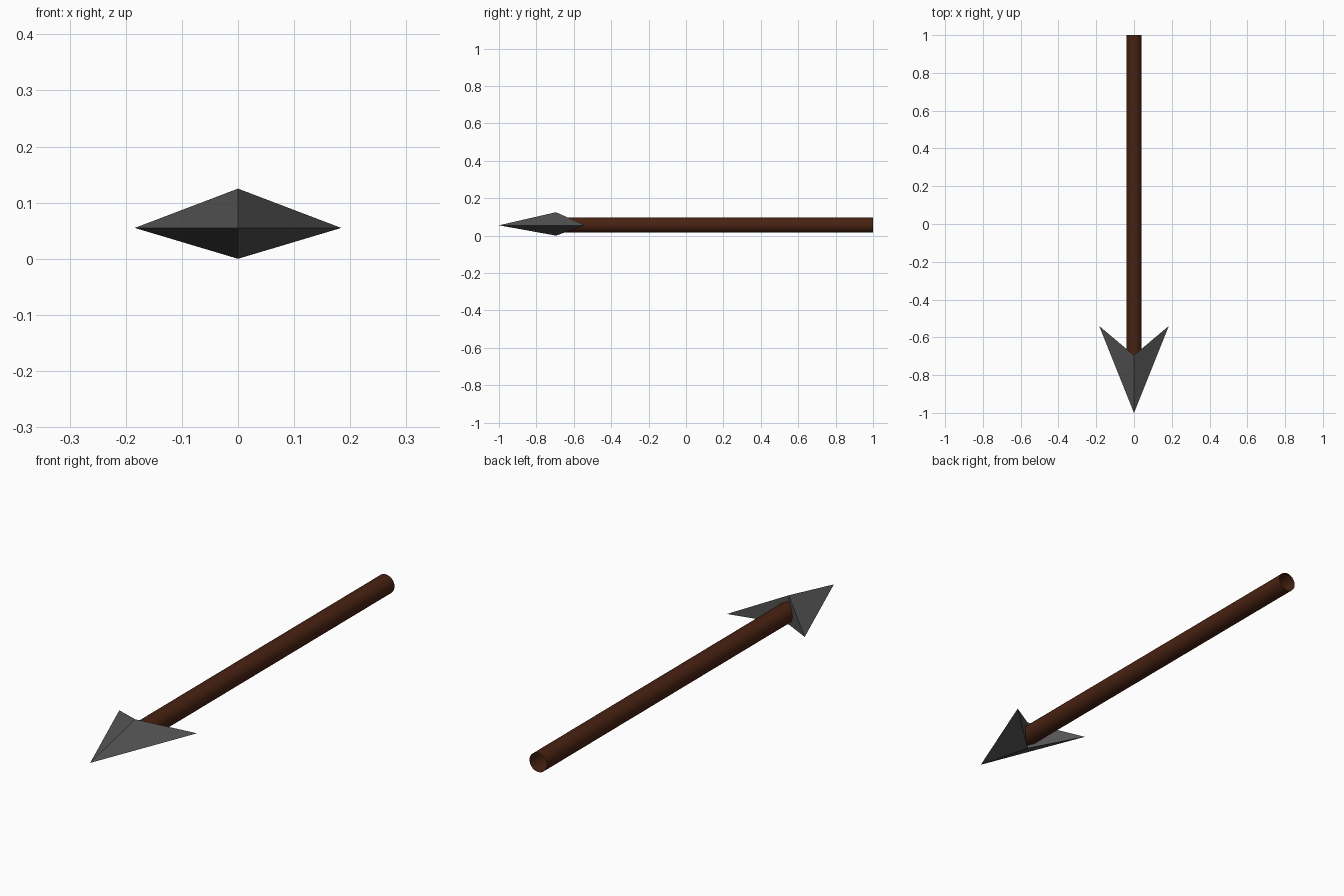
import bpy, bmesh
from math import radians
from mathutils import Matrix

if "Cube" in bpy.data.objects:
    bpy.data.objects.remove(bpy.data.objects["Cube"])


def add_object(name, bm, color=None):
    mesh = bpy.data.meshes.new(name)
    bm.to_mesh(mesh)
    bm.free()
    obj = bpy.data.objects.new(name, mesh)
    bpy.context.collection.objects.link(obj)
    if color:
        mat = bpy.data.materials.new(name + "_material")
        mat.diffuse_color = color
        mat.use_nodes = True
        mat.node_tree.nodes["Principled BSDF"].inputs["Base Color"].default_value = mat.diffuse_color
        mesh.materials.append(mat)
    return obj


# Shaft: open-ended round tube lying along y
bm = bmesh.new()
y0, y1, z = -0.70, 1.0, 0.057
place = Matrix.Translation((0, (y0 + y1) / 2, z)) @ Matrix.Rotation(radians(90), 4, 'X')
bmesh.ops.create_cone(bm, cap_ends=False, segments=32, radius1=0.041,
                      radius2=0.041, depth=y1 - y0, matrix=place)
for f in bm.faces:
    f.smooth = True
add_object("shaft", bm, (0.065, 0.016, 0.006, 1))

# Head: flat-faced barbed point with a ridge above and below
bm = bmesh.new()
tip, top, bottom, left, right = [bm.verts.new(p) for p in (
    (0, -1, 0.055), (0, -0.695, 0.125), (0, -0.695, 0.0),
    (-0.184, -0.54, 0.055), (0.184, -0.54, 0.055))]
for wing in (left, right):
    for a, b in ((tip, top), (top, bottom), (bottom, tip)):
        bm.faces.new((a, b, wing))
bmesh.ops.recalc_face_normals(bm, faces=bm.faces)
add_object("arrow_head", bm, (0.09, 0.09, 0.09, 1))
